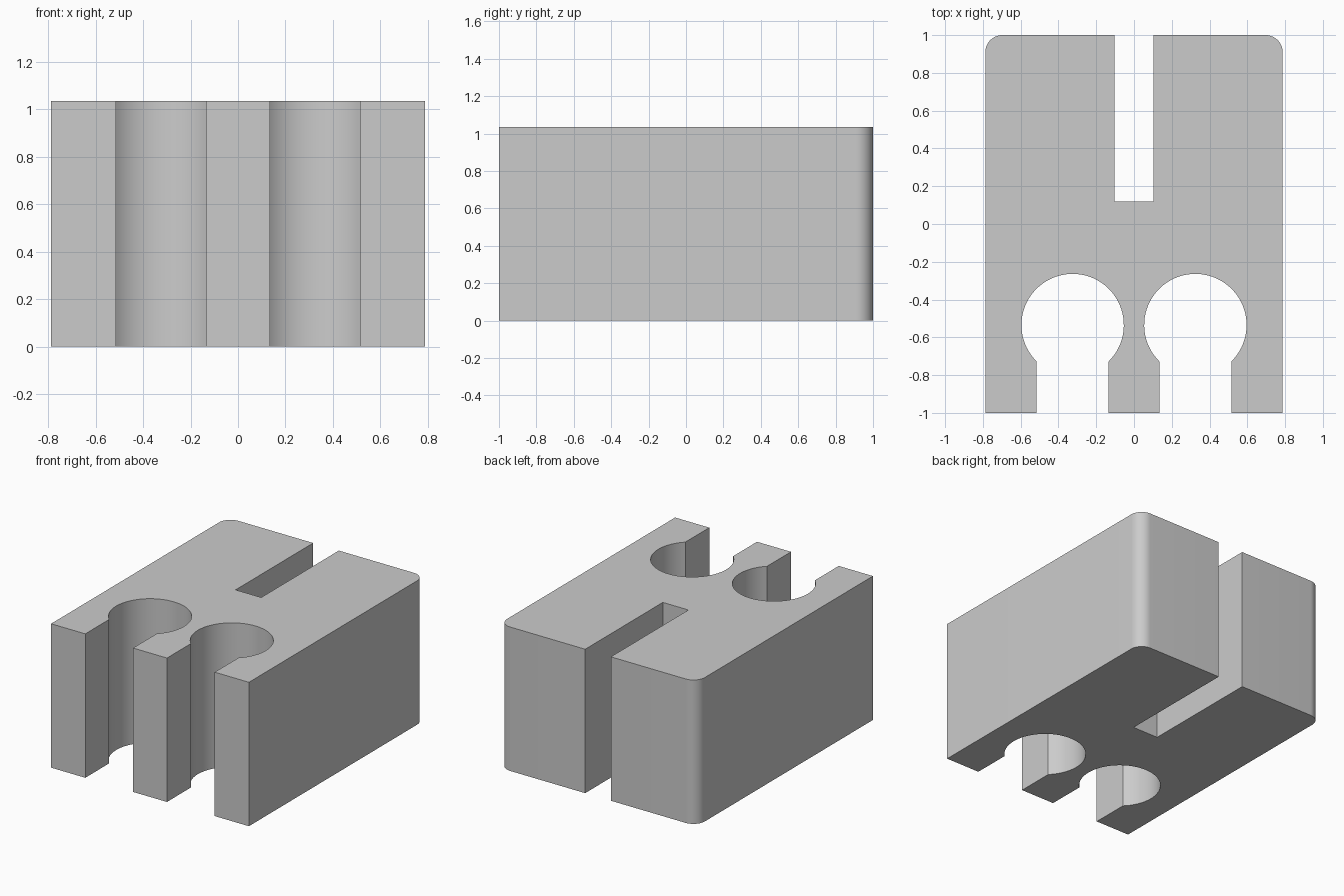
import bpy, bmesh
from math import cos, sin, pi, acos, radians

if "Cube" in bpy.data.objects:
    bpy.data.objects.remove(bpy.data.objects["Cube"])

W, HEIGHT = 0.787, 1.035          # half width, height
SLOT_X, SLOT_Y = 0.102, 0.118     # rear slot half width and floor
FILLET = 0.09                     # rear corner radius
HX, HY, HR, NECK = 0.325, -0.535, 0.271, 0.19   # keyhole bore and neck half width


def arc(cx, cy, r, a0, a1, n):
    return [(cx + r * cos(a0 + (a1 - a0) * i / n),
             cy + r * sin(a0 + (a1 - a0) * i / n)) for i in range(n + 1)]


# Right half of the outline: slot, rounded corner, side, keyhole
a = acos(NECK / HR)
half = [(SLOT_X, SLOT_Y), (SLOT_X, 1)]
half += arc(W - FILLET, 1 - FILLET, FILLET, pi / 2, 0, 12)
half += [(W, -1), (HX + NECK, -1)]
half += arc(HX, HY, HR, -a, pi + a, 56)
half += [(HX - NECK, -1)]
outline = half + [(-x, y) for x, y in reversed(half)]

# Extrude the outline into the block
bm = bmesh.new()
base = bm.faces.new([bm.verts.new((x, y, 0)) for x, y in outline])
top = bmesh.ops.extrude_face_region(bm, geom=[base], use_keep_orig=True)
bmesh.ops.translate(bm, vec=(0, 0, HEIGHT),
                    verts=[v for v in top["geom"] if isinstance(v, bmesh.types.BMVert)])
bmesh.ops.recalc_face_normals(bm, faces=bm.faces)
mesh = bpy.data.meshes.new("slotted_block")
bm.to_mesh(mesh)
bm.free()

block = bpy.data.objects.new("slotted_block", mesh)
bpy.context.collection.objects.link(block)
bpy.context.view_layer.objects.active = block
block.select_set(True)
bpy.ops.object.shade_smooth_by_angle(angle=radians(30))
